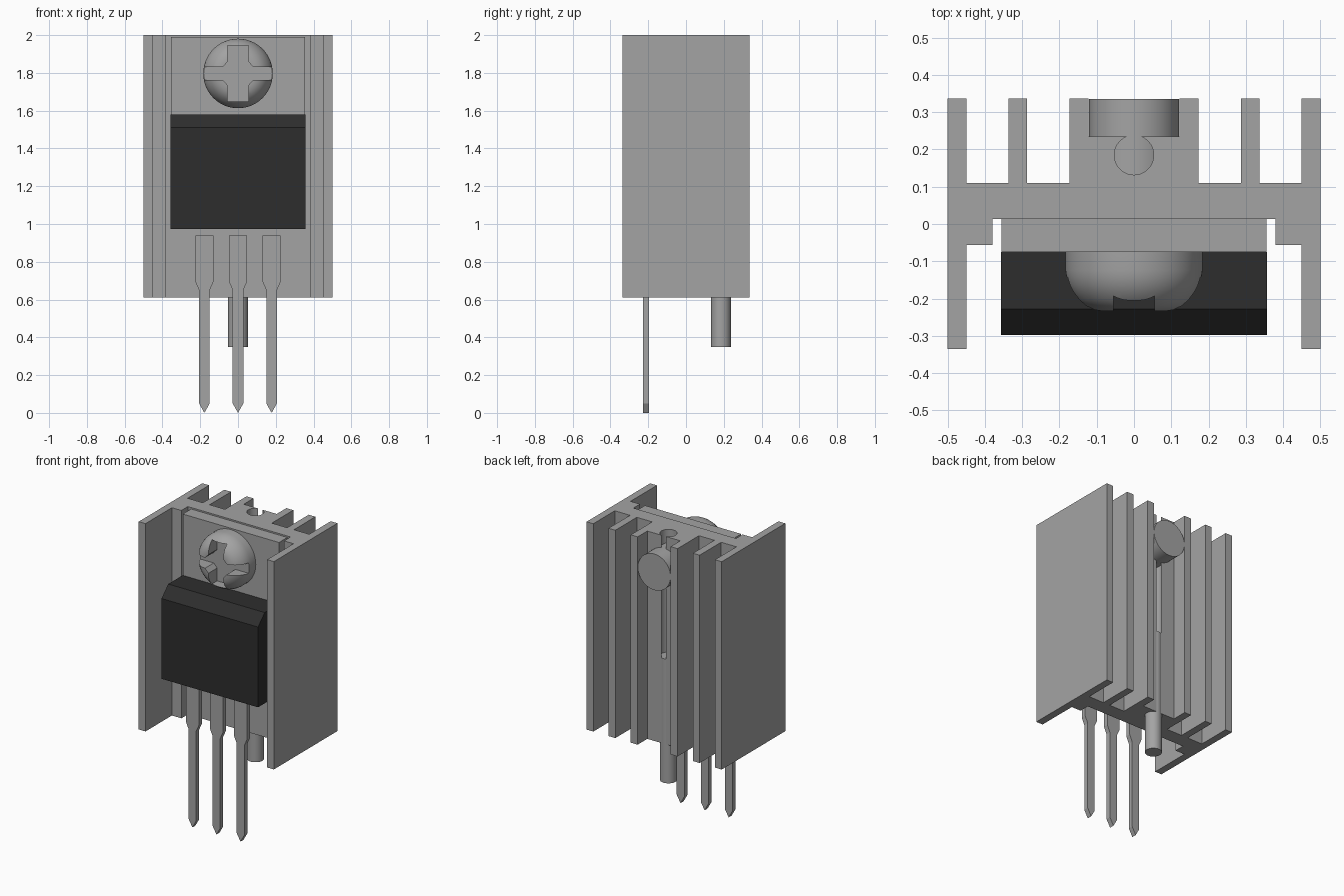
import bpy, bmesh, math
from mathutils import Matrix, Vector

cube = bpy.data.objects.get("Cube")
if cube:
    bpy.data.objects.remove(cube, do_unlink=True)


def material(name, value):
    m = bpy.data.materials.new(name)
    m.use_nodes = True
    col = (value, value, value, 1)
    m.diffuse_color = col
    m.node_tree.nodes["Principled BSDF"].inputs["Base Color"].default_value = col
    return m


metal = material("grey metal", 0.37)
plastic = material("black plastic", 0.027)

# Extrusion frames: profile (u, v) is mapped so that it extrudes along one axis
ALONG_Z = Matrix.Identity(3)
ALONG_Y = Matrix(((1, 0, 0), (0, 0, 1), (0, 1, 0)))   # u = x, v = z
ALONG_X = Matrix(((0, 0, 1), (1, 0, 0), (0, 1, 0)))   # u = y, v = z


def add_object(name, bm, mat):
    bmesh.ops.recalc_face_normals(bm, faces=bm.faces[:])
    me = bpy.data.meshes.new(name)
    bm.to_mesh(me)
    bm.free()
    me.materials.append(mat)
    ob = bpy.data.objects.new(name, me)
    bpy.context.collection.objects.link(ob)
    return ob


def extrude(name, profile, start, end, frame, mat):
    bm = bmesh.new()
    face = bm.faces.new([bm.verts.new(frame @ Vector((u, v, start))) for u, v in profile])
    ext = bmesh.ops.extrude_face_region(bm, geom=[face])["geom"]
    moved = [g for g in ext if isinstance(g, bmesh.types.BMVert)]
    bmesh.ops.translate(bm, verts=moved, vec=frame @ Vector((0, 0, end - start)))
    return add_object(name, bm, mat)


def circle(cu, cv, r, n=48):
    return [(cu + r * math.cos(2 * math.pi * i / n), cv + r * math.sin(2 * math.pi * i / n))
            for i in range(n)]


def rect(u0, u1, v0, v1):
    return [(u0, v0), (u1, v0), (u1, v1), (u0, v1)]


def smooth(ob):
    bpy.ops.object.select_all(action='DESELECT')
    ob.select_set(True)
    bpy.context.view_layer.objects.active = ob
    bpy.ops.object.shade_smooth_by_angle(angle=math.radians(35))


# Heat sink: half profile from the front centre round to the rear groove, then mirrored
half = [(0.38, 0.013), (0.38, -0.056), (0.45, -0.056), (0.45, -0.335), (0.5, -0.335),
        (0.5, 0.337), (0.45, 0.337), (0.45, 0.11), (0.337, 0.11), (0.337, 0.337),
        (0.287, 0.337), (0.287, 0.11), (0.173, 0.11), (0.173, 0.337), (0.122, 0.337),
        (0.122, 0.235)]
steps = 16
for i in range(steps):            # right side of the pin bore, open at the back
    a = math.radians(70 - 160 * i / steps)
    half.append((0.053 * math.cos(a), 0.185 + 0.053 * math.sin(a)))
profile = half + [(0, 0.132)] + [(-x, y) for x, y in reversed(half)]
smooth(extrude("heat_sink", profile, 0.61, 2.0, ALONG_Z, metal))

# Mounting pin held in the bore
smooth(extrude("mounting_pin", circle(0, 0.185, 0.052), 0.35, 1.18, ALONG_Z, metal))

# Transistor: metal tab and plastic body with a sloping top front edge
extrude("transistor_tab", rect(-0.356, 0.356, 0.975, 1.99), -0.075, 0.013, ALONG_Y, metal)
body = [(-0.075, 0.973), (-0.298, 0.973), (-0.298, 1.51), (-0.228, 1.58), (-0.075, 1.58)]
extrude("transistor_body", body, -0.357, 0.357, ALONG_X, plastic)

# Three stepped leads with pointed tips
lead = [(0.048, 0.94), (0.048, 0.695), (0.028, 0.65), (0.028, 0.05)]
for name, cx in (("right_lead", -0.178), ("middle_lead", 0), ("left_lead", 0.178)):
    pts = [(cx + x, z) for x, z in lead] + [(cx, 0)] + [(cx - x, z) for x, z in reversed(lead)]
    extrude(name, pts, -0.228, -0.196, ALONG_Y, metal)

# Screw head: domed profile spun about the screw axis
SZ = 1.797
dome = [(0, -0.07), (0.184, -0.07), (0.184, -0.125), (0.181, -0.145), (0.175, -0.165),
        (0.165, -0.184), (0.151, -0.203), (0.134, -0.219), (0.112, -0.23), (0.09, -0.234),
        (0, -0.235)]
bm = bmesh.new()
verts = [bm.verts.new((r, y, SZ)) for r, y in dome]
edges = [bm.edges.new(p) for p in zip(verts, verts[1:])]
bmesh.ops.spin(bm, geom=verts + edges, cent=(0, 0, SZ), axis=(0, 1, 0),
               angle=2 * math.pi, steps=64, use_duplicate=False)
bmesh.ops.remove_doubles(bm, verts=bm.verts[:], dist=0.0005)
head = add_object("screw_head", bm, metal)

# Cross recess with chamfered inner corners
arm = [(0.25, 0.035), (0.08, 0.035), (0.055, 0.062), (0.055, 0.148)]
quarter = arm + [(-x, z) for x, z in reversed(arm)]
cross = quarter + [(-x, -z) for x, z in quarter]
cutter = extrude("cross_cutter", [(x, SZ + z) for x, z in cross], -0.4, -0.142, ALONG_Y, metal)
cutter.hide_render = True
cutter.hide_viewport = True
cut = head.modifiers.new("cross_recess", 'BOOLEAN')
cut.operation = 'DIFFERENCE'
cut.solver = 'EXACT'
cut.object = cutter
# Bake the cut so the cutter can go away
bpy.context.view_layer.update()
baked = bpy.data.meshes.new_from_object(head.evaluated_get(bpy.context.evaluated_depsgraph_get()))
head.modifiers.clear()
head.data = baked
bpy.data.objects.remove(cutter, do_unlink=True)
smooth(head)

# Screw shank running through to the back
smooth(extrude("screw_shank", circle(0, SZ, 0.121), -0.08, 0.336, ALONG_Y, metal))
